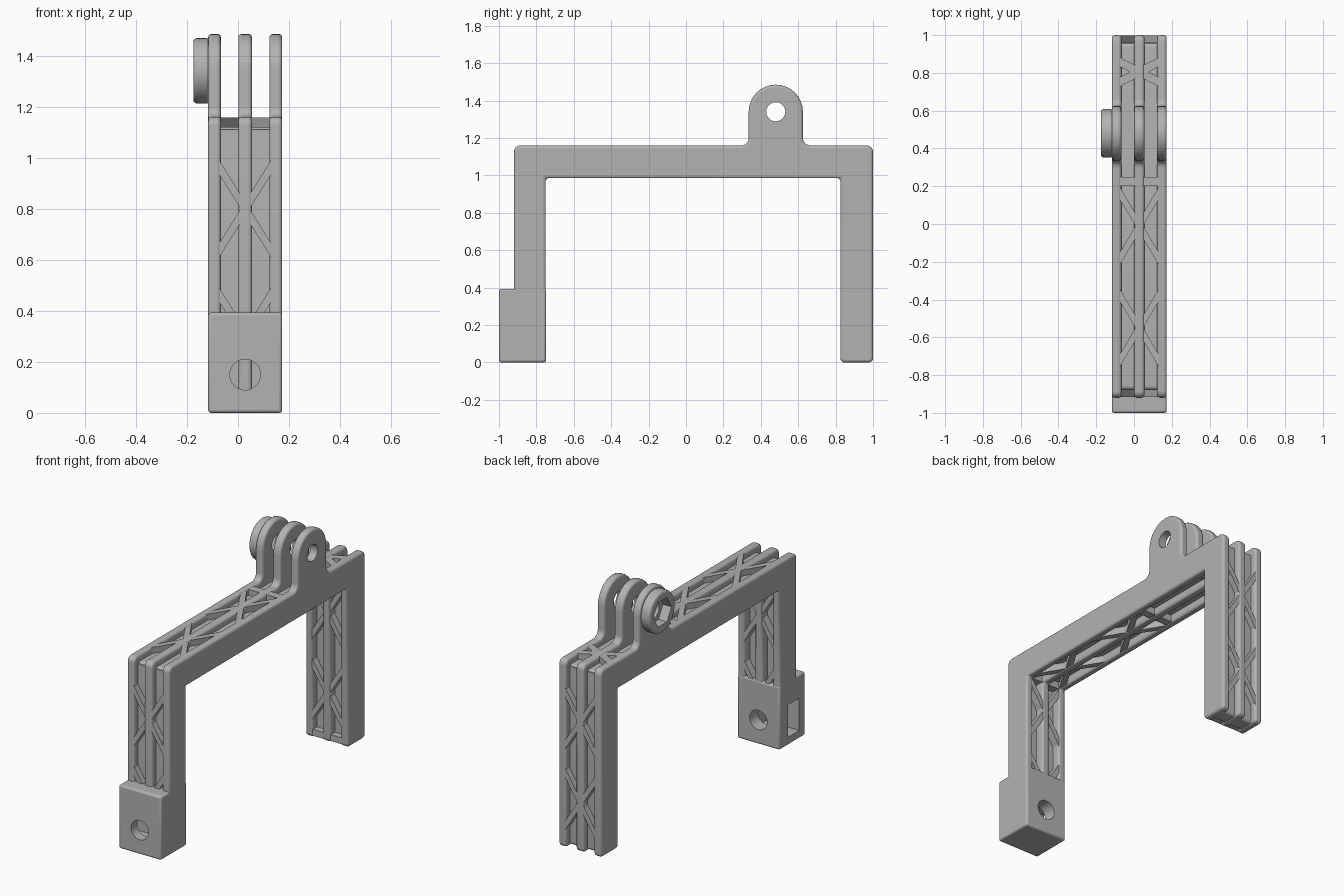
import bpy, bmesh, math
from mathutils import Vector, Matrix

cube = bpy.data.objects.get("Cube")
if cube:
    bpy.data.objects.remove(cube)

grey = bpy.data.materials.new("light grey plastic")
grey.use_nodes = True
COLOUR = (0.45, 0.45, 0.45, 1)
grey.diffuse_color = COLOUR
grey.node_tree.nodes["Principled BSDF"].inputs["Base Color"].default_value = COLOUR

MID = 0.028             # x of the centre rib
RIBS = {"right": (-0.117, -0.067), "centre": (0.001, 0.055), "left": (0.123, 0.173)}
HOLE = (0.48, 1.34)     # pivot y, z


def make(name, bm):
    bmesh.ops.recalc_face_normals(bm, faces=bm.faces)
    mesh = bpy.data.meshes.new(name)
    bm.to_mesh(mesh)
    bm.free()
    mesh.materials.append(grey)
    ob = bpy.data.objects.new(name, mesh)
    bpy.context.collection.objects.link(ob)
    return ob


def extrude(name, points, shift):
    """Closed 3D outline swept along a vector."""
    bm = bmesh.new()
    face = bm.faces.new([bm.verts.new(p) for p in points])
    out = bmesh.ops.extrude_face_region(bm, geom=[face])
    verts = [g for g in out["geom"] if isinstance(g, bmesh.types.BMVert)]
    bmesh.ops.translate(bm, verts=verts, vec=shift)
    return make(name, bm)


def plate(name, outline, x0, x1):
    return extrude(name, [(x0, y, z) for y, z in outline], (x1 - x0, 0, 0))


def rounded(corners, steps=8):
    """Outline from (y, z, radius) corners, with arcs at the right angles."""
    pts = []
    for i, (y, z, r) in enumerate(corners):
        c = Vector((y, z))
        if not r:
            pts.append(c)
            continue
        a = (Vector(corners[i - 1][:2]) - c).normalized()
        b = (Vector(corners[(i + 1) % len(corners)][:2]) - c).normalized()
        for k in range(steps + 1):
            t = k / steps * math.pi / 2
            pts.append(c + r * (a * (1 - math.sin(t)) + b * (1 - math.cos(t))))
    return [p for i, p in enumerate(pts) if (p - pts[i - 1]).length > 1e-4]


def rod(name, axis, centre, radius, depth, sides=40):
    turn = Matrix.Rotation(math.pi / 2, 4, 'Y' if axis == 'X' else 'X')
    bm = bmesh.new()
    bmesh.ops.create_cone(bm, cap_ends=True, segments=sides, radius1=radius, radius2=radius,
                          depth=depth, matrix=Matrix.Translation(centre) @ turn)
    return make(name, bm)


def box(name, lo, hi):
    return extrude(name, [(lo[0], lo[1], lo[2]), (hi[0], lo[1], lo[2]),
                          (hi[0], hi[1], lo[2]), (lo[0], hi[1], lo[2])], (0, 0, hi[2] - lo[2]))


def bevel(ob, width, segments=3):
    m = ob.modifiers.new("round edges", 'BEVEL')
    m.width, m.segments = width, segments
    m.limit_method, m.angle_limit = 'ANGLE', math.radians(40)
    m.use_clamp_overlap = False


def cut(ob, cutter):
    m = ob.modifiers.new("cut", 'BOOLEAN')
    m.operation, m.solver, m.object = 'DIFFERENCE', 'EXACT', cutter
    cutter.hide_render = True
    cutter.hide_set(True)


def smooth(ob):
    bpy.ops.object.select_all(action='DESELECT')
    ob.select_set(True)
    bpy.context.view_layer.objects.active = ob
    bpy.ops.object.shade_smooth_by_angle(angle=math.radians(32))


parts = []

# Three ribs: bridge outline with a hinge prong on top
rib_outline = rounded([
    (-0.92, 0.01, 0), (-0.92, 1.16, 0.035), (0.335, 1.16, 0.04), (0.335, 1.485, 0.145),
    (0.625, 1.485, 0.145), (0.625, 1.16, 0.04), (1.0, 1.16, 0.035), (1.0, 0, 0.024),
    (0.825, 0, 0.024), (0.825, 0.985, 0), (-0.75, 0.985, 0), (-0.75, 0.01, 0)])
pivot_cutter = rod("pivot_cutter", 'X', (0, *HOLE), 0.051, 0.6)
for side, (x0, x1) in RIBS.items():
    rib = plate(side + "_rib", rib_outline, x0, x1)
    bevel(rib, 0.014)
    cut(rib, pivot_cutter)
    parts.append(rib)

# Recessed web joining the ribs
web_outline = rounded([
    (-0.88, 0.05, 0), (-0.88, 1.12, 0.025), (0.96, 1.12, 0.025), (0.96, 0.005, 0.02),
    (0.87, 0.005, 0), (0.87, 1.03, 0), (-0.80, 1.03, 0), (-0.80, 0.05, 0)])
parts.append(plate("web", web_outline, -0.1, 0.155))

# Lattice: place maps (across, along, depth) onto each limb
LIMBS = {
    "top": (lambda u, v, w: (u, v, w), 0.988, 1.157),
    "front": (lambda u, v, w: (u, w, v), -0.917, -0.753),
    "back": (lambda u, v, w: (u, w, v), 0.828, 0.997)}


def cross(limb, centre, reach, half):
    place, w0, w1 = LIMBS[limb]
    for s, tag in ((1, "a"), (-1, "b")):
        quad = [(-0.125, -s * reach - half), (0.125, s * reach - half),
                (0.125, s * reach + half), (-0.125, -s * reach + half)]
        pts = [place(MID + u, centre + v, w0) for u, v in quad]
        parts.append(extrude(f"{limb}_brace_{tag}", pts, place(0, 0, w1 - w0)))


for centre in (-0.55, -0.01):
    cross("top", centre, 0.21, 0.033)
cross("top", 0.805, 0.064, 0.025)
for limb in ("front", "back"):
    for centre in (0.80, 0.30):
        cross(limb, centre, 0.20, 0.028)
parts.append(box("top_cross_bar", (-0.1, 0.2, 0.988), (0.155, 0.25, 1.157)))

# Inner corner fillers and lower ends of the inner pockets
for y0, y1, tag in ((-0.88, -0.752, "front"), (0.827, 0.96, "back")):
    parts.append(box(tag + "_corner_filler", (-0.1, y0, 0.986), (0.155, y1, 1.11)))
parts.append(box("back_foot_filler", (-0.1, 0.83, 0.01), (0.155, 0.95, 0.05)))

# Front foot with a screw hole and a side slot for the nut
foot = box("front_foot", (-0.117, -1, 0), (0.173, -0.748, 0.393))
bevel(foot, 0.012)
cut(foot, rod("screw_cutter", 'Y', (MID, -0.9, 0.15), 0.06, 0.6))
cut(foot, box("nut_slot_cutter", (-0.3, -0.94, 0.05), (0.11, -0.83, 0.25)))
parts.append(foot)
# Limbs stop above the foot so its hole and slot stay open
clear = box("foot_clearance_cutter", (-0.4, -1.2, -0.2), (0.4, -0.7, 0.38))
for ob in parts:
    if "rib" in ob.name or ob.name == "web" or ob.name.startswith("front_brace"):
        cut(ob, clear)

# Nut boss with a hexagonal socket on the outer prong
boss = rod("nut_boss", 'X', (-0.1425, *HOLE), 0.128, 0.065, 48)
bevel(boss, 0.014)
cut(boss, rod("hex_cutter", 'X', (-0.15, *HOLE), 0.088, 0.3, 6))
parts.append(boss)

for ob in parts:
    smooth(ob)
